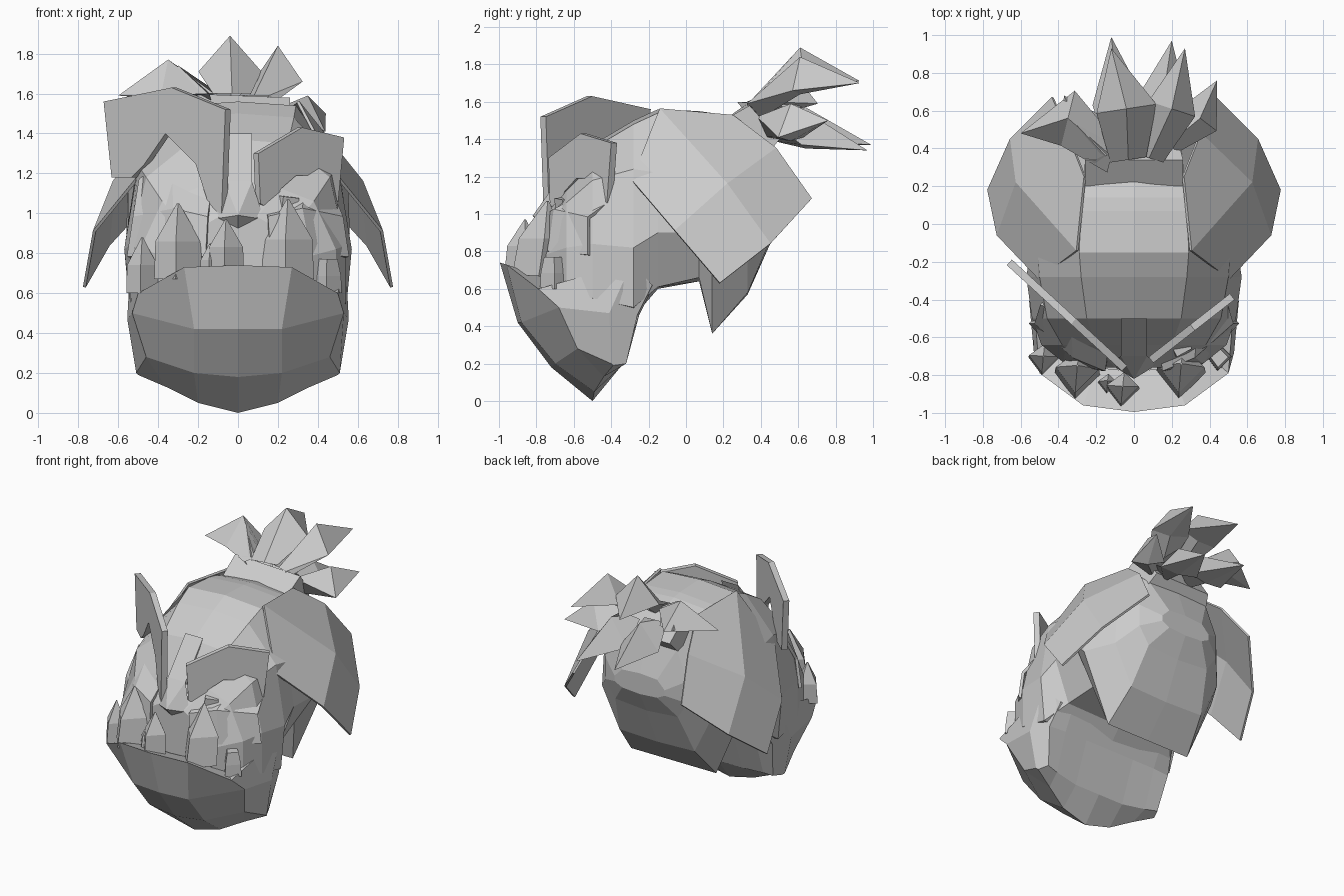
import bpy, bmesh
from mathutils import Vector


def make(name, verts, faces, thick=0, mirror=False):
    me = bpy.data.meshes.new(name)
    me.from_pydata([tuple(v) for v in verts], [], faces)
    bm = bmesh.new()
    bm.from_mesh(me)
    bmesh.ops.remove_doubles(bm, verts=bm.verts, dist=0.0005)
    bmesh.ops.recalc_face_normals(bm, faces=bm.faces)
    bm.to_mesh(me)
    bm.free()
    ob = bpy.data.objects.new(name, me)
    bpy.context.collection.objects.link(ob)
    if thick:
        m = ob.modifiers.new("thickness", 'SOLIDIFY')
        m.thickness, m.offset = thick, 0
    if mirror:
        ob.modifiers.new("mirror", 'MIRROR')
    return ob


def loft(rows, closed=False, caps=False):
    n, verts, faces = len(rows[0]), [v for r in rows for v in r], []
    for i in range(len(rows) - 1):
        for j in range(n if closed else n - 1):
            k = (j + 1) % n
            faces.append((i*n + j, i*n + k, (i+1)*n + k, (i+1)*n + j))
    if caps:
        faces += [tuple(range(n)), tuple(range((len(rows)-1)*n, len(rows)*n))]
    return verts, faces


# Skull and face: half sections (x, z) from crown to underside, stacked along y
sections = [
    (-.76, [(0, 1.00), (.10, .98), (.24, .90), (.34, .78), (.32, .62), (0, .60)]),
    (-.64, [(0, 1.17), (.20, 1.13), (.38, 1.06), (.49, .82), (.49, .58), (0, .55)]),
    (-.50, [(0, 1.37), (.25, 1.35), (.46, 1.18), (.54, .84), (.54, .55), (0, .45)]),
    (-.28, [(0, 1.50), (.28, 1.48), (.50, 1.24), (.57, .82), (.54, .50), (0, .45)]),
    (-.15, [(0, 1.56), (.29, 1.54), (.51, 1.22), (.55, .90), (.44, .61), (0, .60)]),
    (.07, [(0, 1.55), (.28, 1.53), (.55, 1.20), (.56, .90), (.40, .66), (0, .64)]),
    (.14, [(0, 1.54), (.27, 1.52), (.53, 1.20), (.55, .84), (.34, .36), (0, .36)]),
    (.33, [(0, 1.48), (.26, 1.45), (.42, 1.18), (.44, .86), (.30, .58), (0, .57)]),
    (.45, [(0, 1.36), (.24, 1.34), (.33, 1.14), (.33, .98), (.25, .86), (0, .84)]),
    (.53, [(0, 1.14), (.14, 1.13), (.20, 1.07), (.20, 1.03), (.14, 1.00), (0, .99)]),
]
rings = [[(x, y, z) for x, z in p] + [(-x, y, z) for x, z in p[-2:0:-1]] for y, p in sections]
make("skull", *loft(rings, True, True))

# Broad swept side flaps
flap = [
    [(.26, .25, 1.525), (.30, -.14, 1.56), (.50, -.29, 1.18)],
    [(.35, .48, 1.35), (.62, .22, 1.16), (.72, -.06, .91)],
    [(.43, .67, 1.08), (.65, .45, .84), (.77, .18, .63)],
]
make("side_flap", *loft(flap), thick=.015, mirror=True)

# Heavy underbite jaw: lip floor, rim, then strips down to chin and up the rear
jaw = [
    [(0, -.78, .66), (.20, -.76, .66), (.36, -.66, .60), (.42, -.36, .66)],
    [(0, -.995, .74), (.27, -.96, .73), (.50, -.79, .60), (.54, -.29, .74)],
    [(0, -.90, .42), (.22, -.88, .42), (.53, -.68, .50), (.555, -.41, .47)],
    [(0, -.72, .18), (.22, -.70, .20), (.46, -.58, .28), (.51, -.40, .20)],
    [(0, -.50, .0), (.20, -.49, .05), (.36, -.44, .13), (.50, -.39, .19)],
    [(0, -.36, .17), (.20, -.36, .17), (.38, -.34, .19), (.47, -.32, .20)],
    [(0, -.25, .46), (.20, -.25, .46), (.38, -.25, .46), (.51, -.26, .46)],
    [(0, -.17, .62), (.20, -.17, .62), (.38, -.17, .62), (.48, -.18, .62)],
]
full = [[(-x, y, z) for x, y, z in r[:0:-1]] + r for r in jaw]
v, f = loft(full)
n = len(full[0])
ends = [[i*n + e for i in range(1, len(full))] for e in (0, n - 1)]
make("jaw", v, f + ends)

# Nose wedge
make("nose", [(-.07, -.50, 1.40), (.07, -.50, 1.40), (-.07, -.70, 1.16), (.07, -.70, 1.16),
              (-.13, -.74, .97), (.13, -.74, .97), (0, -.82, .99), (0, -.70, .86)],
     [(0, 1, 3, 2), (2, 3, 6), (2, 6, 4), (3, 5, 6), (4, 6, 7), (5, 7, 6),
      (0, 2, 4, 7), (1, 7, 5, 3), (0, 7, 1)])

# Cheekbones: faceted folds lying over the face
for sx, top in ((-1, 1.25), (1, 1.13)):
    cheek = [
        [(.13, -.62, top - .12), (.33, -.50, top), (.49, -.42, top - .08)],
        [(.15, -.77, .98), (.32, -.70, 1.02), (.52, -.52, .98)],
        [(.16, -.77, .78), (.36, -.73, .80), (.55, -.52, .78)],
    ]
    make("cheek", *loft([[(sx*x, y, z) for x, y, z in r] for r in cheek]), thick=.02)


# Brow plates: an arch drawn in front view, swept back along a slanted plane
def brow(name, outer, inner, y0, slope):
    rows = [[(x, y0 + slope*abs(x), z) for x, z in line] for line in (outer, inner)]
    make(name, *loft(rows), thick=.04)


brow("left_brow", [(-.62, 1.18), (-.66, 1.56), (-.32, 1.63), (-.05, 1.52), (-.07, .98)],
     [(-.52, 1.18), (-.46, 1.24), (-.35, 1.40), (-.20, 1.25), (-.11, .97)], -.81, .92)
brow("right_brow", [(.49, 1.06), (.52, 1.38), (.31, 1.43), (.09, 1.30), (.10, 1.05)],
     [(.40, 1.10), (.41, 1.19), (.28, 1.19), (.20, 1.12), (.17, 1.0)], -.79, .78)

# Eye block
bpy.ops.mesh.primitive_cube_add(size=.09, location=(.24, -.64, 1.04), rotation=(.1, .1, .5))
bpy.context.object.name = "eye"


# Teeth: four-sided, tapering upwards from the lower lip
def tooth(x, y, r, z0, z1, lean, tip=.05):
    rows = [[(x + a*r*k, y + b*r*k + lean*t, z0 + (z1 - z0)*t)
             for a, b in ((-1, .2), (-.1, -1), (1, .1), (.1, 1))]
            for k, t in ((1, 0), (.95, .5), (tip, 1))]
    make("tooth", *loft(rows, True, True))


for args in ((-.30, -.81, .12, .67, 1.05, .06), (-.06, -.88, .09, .69, .97, .02),
             (.25, -.80, .13, .67, 1.07, .06), (-.48, -.72, .08, .60, .88, .02),
             (.45, -.71, .07, .60, .77, 0, .7), (-.14, -.85, .05, .68, .85, .02)):
    tooth(*args)

# Tied hair stalk
stalk = [[(-.26, .20, 1.50), (.26, .20, 1.50), (.26, .42, 1.30), (-.26, .42, 1.30)],
         [(-.26, .34, 1.60), (.26, .34, 1.58), (.22, .50, 1.40), (-.22, .50, 1.40)]]
make("hair_stalk", *loft(stalk, True, True))


# Hair spikes: fan out to a knee, then taper to a drooping tip
def spike(base, knee, tip, w, under=.20):
    b, k, t = Vector(base), Vector(knee), Vector(tip)
    side = (t - b).cross(Vector((0, 0, 1))).normalized() * w
    drop = Vector((0, 0, -.18))
    rows = [[b + side*.6, b, b - side*.6, b + drop*.6],
            [k + side + drop, k, k - side + drop, k + Vector((0, 0, -under))],
            [t, t, t, t]]
    make("hair_spike", *loft(rows, True))


for args in (((-.03, .34, 1.60), (-.04, .61, 1.89), (-.12, .93, 1.71), .16),
             ((.08, .35, 1.59), (.20, .61, 1.84), (.27, .93, 1.70), .13),
             ((-.12, .36, 1.60), (-.35, .56, 1.77), (-.60, .48, 1.59), .15),
             ((-.15, .36, 1.60), (-.30, .52, 1.74), (-.37, .68, 1.60), .12),
             ((-.08, .46, 1.52), (-.08, .64, 1.57), (-.12, .99, 1.37), .14),
             ((.12, .46, 1.50), (.15, .64, 1.55), (.20, .97, 1.34), .14),
             ((.18, .42, 1.52), (.35, .56, 1.59), (.44, .76, 1.50), .11)):
    spike(*args)
